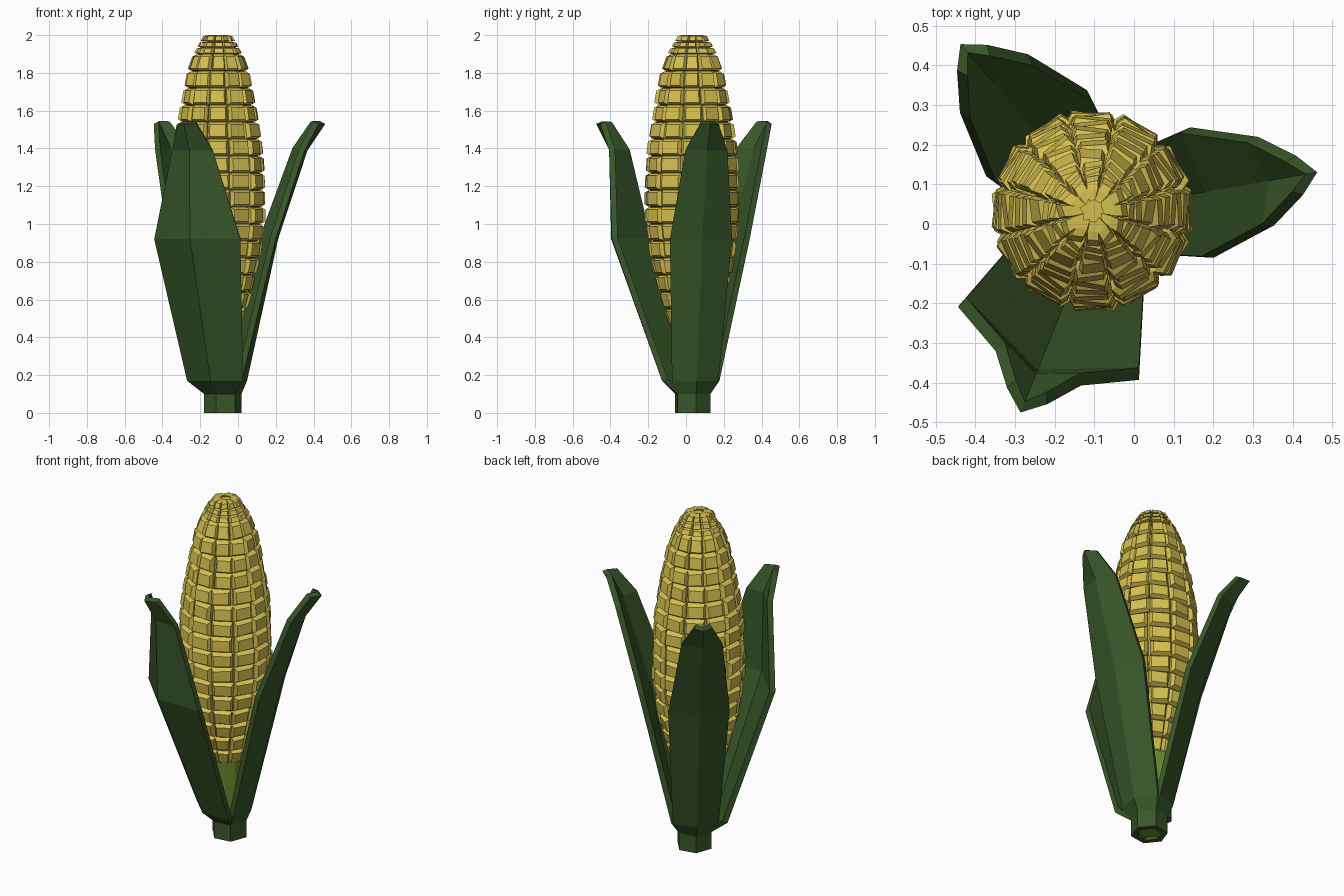
import bpy, bmesh, math, random
from mathutils import Vector

if "Cube" in bpy.data.objects:
    bpy.data.objects.remove(bpy.data.objects["Cube"])

random.seed(4)
CX, CY = -0.105, 0.033      # cob axis
SX, SY = -0.08, 0.035       # stem axis
COLS = 12


def material(name, rgb):
    m = bpy.data.materials.new(name)
    m.diffuse_color = (*rgb, 1)
    m.use_nodes = True
    m.node_tree.nodes["Principled BSDF"].inputs["Base Color"].default_value = m.diffuse_color
    return m


YELLOW = material("kernel_yellow", (0.66, 0.52, 0.08))
GREEN = material("husk_green", (0.04, 0.095, 0.022))
LIME = material("core_green", (0.16, 0.30, 0.03))


def finish(bm, name, mat):
    bmesh.ops.recalc_face_normals(bm, faces=bm.faces)
    me = bpy.data.meshes.new(name)
    bm.to_mesh(me)
    bm.free()
    ob = bpy.data.objects.new(name, me)
    bpy.context.collection.objects.link(ob)
    me.materials.append(mat)
    return ob


def polar(r, a, z, cx=CX, cy=CY):
    return Vector((cx + r * math.cos(a), cy + r * math.sin(a), z))


def lathe(profile, n, name, mat, phase=0.0):
    """Closed faceted solid from (radius, z, centre x) rings."""
    bm = bmesh.new()
    rings = [[bm.verts.new(polar(r, phase + i * math.tau / n, z, cx))
              for i in range(n)] for r, z, cx in profile]
    for lo, hi in zip(rings, rings[1:]):
        for i in range(n):
            j = (i + 1) % n
            bm.faces.new((lo[i], lo[j], hi[j], hi[i]))
    bm.faces.new(rings[0][::-1])
    bm.faces.new(rings[-1])
    return finish(bm, name, mat)


# outer cob profile: height, radius
PROFILE = [(0.46, .12), (0.6, .168), (0.8, .222), (1.0, .25), (1.2, .253),
           (1.4, .24), (1.6, .207), (1.8, .168), (1.9, .13), (2.0, .072)]


def radius(z):
    for (z0, r0), (z1, r1) in zip(PROFILE, PROFILE[1:]):
        if z <= z1:
            return r0 + (r1 - r0) * (z - z0) / (z1 - z0)
    return PROFILE[-1][1]


# inner cob under the kernels, and the pale stalk core below it
lathe([(max(r - .035, .03), min(z, 1.99), CX) for z, r in PROFILE], COLS,
      "cob", YELLOW, math.pi / COLS)
lathe([(.068, .02, SX), (.075, .15, SX), (.118, .48, CX)], 12, "stalk_core", LIME)

# kernels: tapered blocks in twelve columns, three short rows at the crown
levels = [0.46 + .09 * i for i in range(17)] + [1.935, 1.965, 2.0]
bm = bmesh.new()
for z0, z1 in zip(levels, levels[1:]):
    h = z1 - z0
    for c in range(COLS):
        a = c * math.tau / COLS + random.uniform(-.03, .03)
        half = math.pi / COLS
        tilt = random.uniform(-.006, .006)
        quads = []
        for depth, wide, pad in ((.045, 1.0, .0), (.018, .97, .02), (.0, .72, .16)):
            pts = []
            for s, z in ((-1, z0 + pad * h), (1, z0 + pad * h),
                         (1, z1 - pad * h), (-1, z1 - pad * h)):
                r = max(radius(z) - depth + s * tilt, .02)
                pts.append(bm.verts.new(polar(r, a + s * half * wide, z)))
            quads.append(pts)
        for lo, hi in zip(quads, quads[1:]):
            for i in range(4):
                j = (i + 1) % 4
                bm.faces.new((lo[i], lo[j], hi[j], hi[i]))
        bm.faces.new(quads[0][::-1])
        bm.faces.new(quads[-1])
finish(bm, "kernels", YELLOW)

# husk leaves: rows of height, mid radius, edge radius, half width
NARROW = [(0, .10, .05, .087), (.10, .10, .05, .087), (.17, .13, .08, .125),
          (.92, .297, .255, .167), (1.39, .455, .42, .113), (1.53, .55, .505, .05)]
WIDE = [(0, .10, .05, .087), (.10, .10, .05, .087), (.17, .175, .11, .16),
        (.92, .465, .362, .246), (1.39, .475, .43, .116), (1.53, .55, .505, .055)]


def leaf(name, angle, rows):
    a = math.radians(angle)
    u = Vector((math.cos(a), math.sin(a), 0))
    v = Vector((-math.sin(a), math.cos(a), 0))
    bm = bmesh.new()
    grid = []
    for z, mid, edge, hw in rows:
        o = Vector((SX, SY, z))
        grid.append([bm.verts.new(o + u * edge - v * hw), bm.verts.new(o + u * mid),
                     bm.verts.new(o + u * edge + v * hw)])
    for lo, hi in zip(grid, grid[1:]):
        for i in range(2):
            bm.faces.new((lo[i], lo[i + 1], hi[i + 1], hi[i]))
    me = bpy.data.meshes.new(name)
    bm.to_mesh(me)
    bm.free()
    ob = bpy.data.objects.new(name, me)
    bpy.context.collection.objects.link(ob)
    me.materials.append(GREEN)
    mod = ob.modifiers.new("thickness", 'SOLIDIFY')
    mod.thickness = .032
    mod.offset = -1


leaf("husk_right", 10, NARROW)
leaf("husk_back", 130.5, NARROW)
leaf("husk_front", 248, WIDE)
